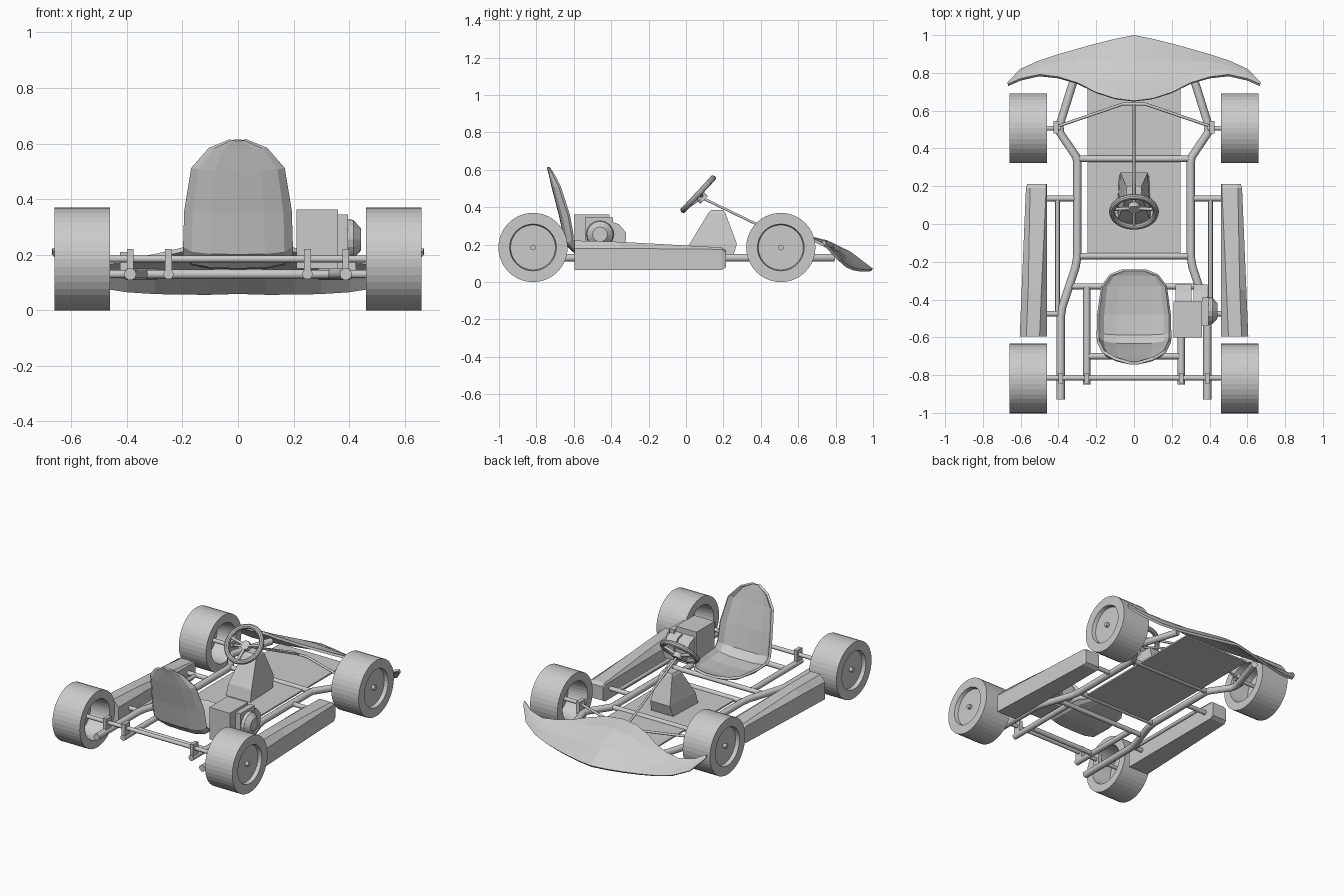
import bpy, bmesh, math
from mathutils import Vector

if "Cube" in bpy.data.objects:
    bpy.data.objects.remove(bpy.data.objects["Cube"])


def finish(name, bm):
    bmesh.ops.remove_doubles(bm, verts=bm.verts, dist=1e-5)
    bmesh.ops.recalc_face_normals(bm, faces=bm.faces)
    me = bpy.data.meshes.new(name)
    bm.to_mesh(me)
    bm.free()
    ob = bpy.data.objects.new(name, me)
    bpy.context.collection.objects.link(ob)
    return ob


def loft(name, rings, closed=True, caps=True, loop=False, thick=0):
    bm = bmesh.new()
    vs = [[bm.verts.new(p) for p in r] for r in rings]
    n = len(vs[0])
    for i in range(len(vs) if loop else len(vs) - 1):
        a, b = vs[i], vs[(i + 1) % len(vs)]
        for j in range(n if closed else n - 1):
            k = (j + 1) % n
            bm.faces.new((a[j], a[k], b[k], b[j]))
    if caps:
        bm.faces.new(vs[0])
        bm.faces.new(vs[-1])
    ob = finish(name, bm)
    if thick:
        m = ob.modifiers.new("shell", "SOLIDIFY")
        m.thickness, m.offset = thick, 0
    return ob


def box(name, x0, x1, y0, y1, z0, z1):
    return loft(name, [[(x, y0, z0), (x, y1, z0), (x, y1, z1), (x, y0, z1)] for x in (x0, x1)])


def lathe_x(name, profile, y, z, n=40):
    # profile of (x, radius) points turned around an axis parallel to x
    rings = []
    for i in range(n):
        a = 2 * math.pi * i / n
        rings.append([(x, y + r * math.cos(a), z + r * math.sin(a)) for x, r in profile])
    return loft(name, rings, closed=False, caps=False, loop=True)


def tube(name, pts, r):
    cu = bpy.data.curves.new(name, "CURVE")
    cu.dimensions = "3D"
    cu.bevel_depth, cu.bevel_resolution, cu.use_fill_caps = r, 3, True
    sp = cu.splines.new("POLY")
    sp.points.add(len(pts) - 1)
    for p, q in zip(sp.points, pts):
        p.co = (*q, 1)
    tmp = bpy.data.objects.new(name, cu)
    bpy.context.collection.objects.link(tmp)
    dg = bpy.context.evaluated_depsgraph_get()
    me = bpy.data.meshes.new_from_object(tmp.evaluated_get(dg))
    bpy.data.objects.remove(tmp)
    ob = bpy.data.objects.new(name, me)
    bpy.context.collection.objects.link(ob)
    return ob


Z, AX = 0.13, 0.185   # frame height, axle height
for s, side in ((1, "right"), (-1, "left")):
    # wheels with shallow outer dish, deep inner dish and hub nut
    for y, end in ((0.507, "front"), (-0.818, "rear")):
        prof = [(0.59, 0), (0.59, 0.115), (0.46, 0.13), (0.46, AX), (0.66, AX),
                (0.66, 0.125), (0.635, 0.12), (0.635, 0)]
        lathe_x(f"{end}_wheel_{side}", [(s * x, r) for x, r in prof], y, AX)
        lathe_x(f"{end}_hub_{side}", [(s * x, r) for x, r in
                ((0.63, 0), (0.63, 0.015), (0.655, 0.015), (0.655, 0))], y, AX, 12)

    # frame rails
    tube(f"main_rail_{side}", [(s * x, y, Z) for x, y in
         ((0.31, 0.79), (0.395, 0.52), (0.39, 0.48), (0.305, 0.355), (0.3, 0.32), (0.3, -0.17),
          (0.31, -0.23), (0.38, -0.44), (0.388, -0.49), (0.388, -0.93))], 0.022)
    tube(f"inner_rail_{side}", [(s * 0.25, -0.33, Z), (s * 0.25, -0.85, Z)], 0.019)
    tube(f"side_rail_{side}", [(s * 0.405, 0.135, Z), (s * 0.405, -0.475, Z)], 0.012)
    tube(f"pod_mount_front_{side}", [(s * 0.3, 0.135, Z), (s * 0.48, 0.135, Z)], 0.015)
    tube(f"pod_mount_rear_{side}", [(s * 0.385, -0.475, Z), (s * 0.48, -0.475, Z)], 0.015)

    # rear axle bearing carriers
    for x in (0.25, 0.388):
        box(f"bearing_carrier_{side}", s * x - 0.012, s * x + 0.012, -0.845, -0.79, 0.12, 0.22)

    # steering knuckle, stub axle, tie rod
    box(f"knuckle_{side}", s * 0.4, s * 0.425, 0.48, 0.545, 0.13, 0.21)
    tube(f"stub_axle_{side}", [(s * 0.39, 0.507, AX), (s * 0.6, 0.507, AX)], 0.013)
    tube(f"tie_rod_{side}", [(s * 0.41, 0.515, AX), (s * 0.06, 0.635, AX), (0, 0.635, AX)], 0.008)

    # side pods: y, inner top x, outer top x, outer x, bottom z, shoulder z, top z
    pod = []
    for y, xi, xt, xo, zb, zs, zt in ((-0.595, 0.5, 0.57, 0.605, 0.065, 0.18, 0.222),
                                      (-0.35, 0.49, 0.56, 0.595, 0.065, 0.18, 0.215),
                                      (0.19, 0.465, 0.55, 0.572, 0.065, 0.175, 0.185),
                                      (0.213, 0.465, 0.545, 0.565, 0.078, 0.16, 0.17)):
        pod.append([(s * a, y, c) for a, c in
                    ((0.46, zb), (xo, zb), (xo, zs), (xt, zt), (xi, zt), (0.46, zs))])
    loft(f"side_pod_{side}", pod)

# cross members and rear axle
for i, (y, x0, x1, r) in enumerate(((0.345, -0.3, 0.3, 0.017), (-0.17, -0.3, 0.3, 0.017),
                                    (-0.33, -0.34, 0.34, 0.016), (-0.7, -0.25, 0.25, 0.017))):
    tube(f"cross_member_{i + 1}", [(x0, y, Z), (x1, y, Z)], r)
tube("rear_axle", [(-0.6, -0.815, AX), (0.6, -0.815, AX)], 0.013)

# floor pan
box("floor_pan", -0.245, 0.245, -0.165, 0.79, 0.122, 0.132)

# nose fairing: x, rear y, rear z, front y, front z
half = ((0, 0.65, 0.24, 0.995, 0.065), (0.1, 0.663, 0.235, 0.975, 0.062),
        (0.2, 0.695, 0.218, 0.95, 0.062), (0.3, 0.745, 0.195, 0.922, 0.064),
        (0.4, 0.775, 0.178, 0.893, 0.07), (0.5, 0.787, 0.17, 0.86, 0.085),
        (0.6, 0.765, 0.185, 0.815, 0.125), (0.668, 0.735, 0.22, 0.743, 0.2))
rings = []
for s, x, ry, rz, fy, fz in ([(-1, *h) for h in half[:0:-1]] + [(1, *h) for h in half]):
    ring = []
    for t in (0, 0.3, 0.65, 1):
        bulge = 0.1 * (fy - ry) * math.sin(math.pi * t)
        ring.append((s * x, ry + (fy - ry) * t, rz + (fz - rz) * t + bulge))
    rings.append(ring)
loft("nose_fairing", rings, closed=False, caps=False, thick=0.016)

# seat shell: y, z, half width, forward direction angle (90 = up), edge curl
rings = []
for y, z, w, ang, curl in ((-0.245, 0.195, 0.06, 90, 0.004), (-0.27, 0.185, 0.125, 90, 0.012),
                           (-0.33, 0.172, 0.17, 90, 0.025), (-0.48, 0.155, 0.19, 90, 0.04),
                           (-0.59, 0.158, 0.192, 75, 0.045), (-0.64, 0.205, 0.192, 35, 0.045),
                           (-0.67, 0.35, 0.188, 12, 0.045), (-0.71, 0.505, 0.163, 12, 0.035),
                           (-0.727, 0.58, 0.1, 12, 0.015), (-0.736, 0.612, 0.025, 12, 0.002)):
    ca, sa = math.cos(math.radians(ang)), math.sin(math.radians(ang))
    rings.append([(w * t, y + curl * c * ca, z + curl * c * sa) for t, c in
                  ((-1, 1), (-0.85, 0.35), (-0.5, 0.05), (0, 0), (0.5, 0.05), (0.85, 0.35), (1, 1))])
loft("seat", rings, closed=False, caps=False, thick=0.016)

# engine: block, crankcase, cylinder head pieces, round starter cover
box("engine_block", 0.21, 0.36, -0.6, -0.41, 0.15, 0.362)
box("engine_side_case", 0.36, 0.395, -0.54, -0.39, 0.15, 0.345)
for x0, x1 in ((0.22, 0.305), (0.315, 0.39)):
    prof = ((-0.42, 0.16), (-0.325, 0.18), (-0.32, 0.265), (-0.36, 0.31), (-0.42, 0.33))
    loft("engine_cowl", [[(x, y, z) for y, z in prof] for x in (x0, x1)])
lathe_x("starter_cover", [(0.39, 0), (0.39, 0.075), (0.415, 0.07), (0.442, 0.04), (0.442, 0)],
        -0.46, 0.255, 16)

# fuel tank
loft("fuel_tank", [[(-w, a, z), (w, a, z), (v, b, z), (-v, b, z)] for z, a, b, w, v in
                   ((0.13, 0.0, 0.25, 0.09, 0.08), (0.205, 0.02, 0.272, 0.085, 0.072),
                    (0.37, 0.12, 0.21, 0.05, 0.045), (0.385, 0.135, 0.2, 0.042, 0.038))])

# steering column and wheel
c = Vector((0, 0.065, 0.47))
up = Vector((0, math.cos(math.radians(47)), math.sin(math.radians(47))))
back = Vector((0, up.z, -up.y))
tube("steering_column", [c + back * 0.03, (0, 0.635, AX)], 0.007)
bpy.ops.mesh.primitive_torus_add(major_radius=0.116, minor_radius=0.016, major_segments=32,
                                 minor_segments=10, location=c, rotation=(math.radians(47), 0, 0))
bpy.context.object.name = "steering_wheel_rim"
hub = c + back * 0.025
for i, a in enumerate((10, 170, 270)):
    a = math.radians(a)
    d = Vector((math.cos(a), 0, 0)) + up * math.sin(a)
    tube(f"steering_spoke_{i + 1}", [hub, c + d * 0.112], 0.009)
tube("steering_hub", [hub - back * 0.012, hub + back * 0.02], 0.03)
